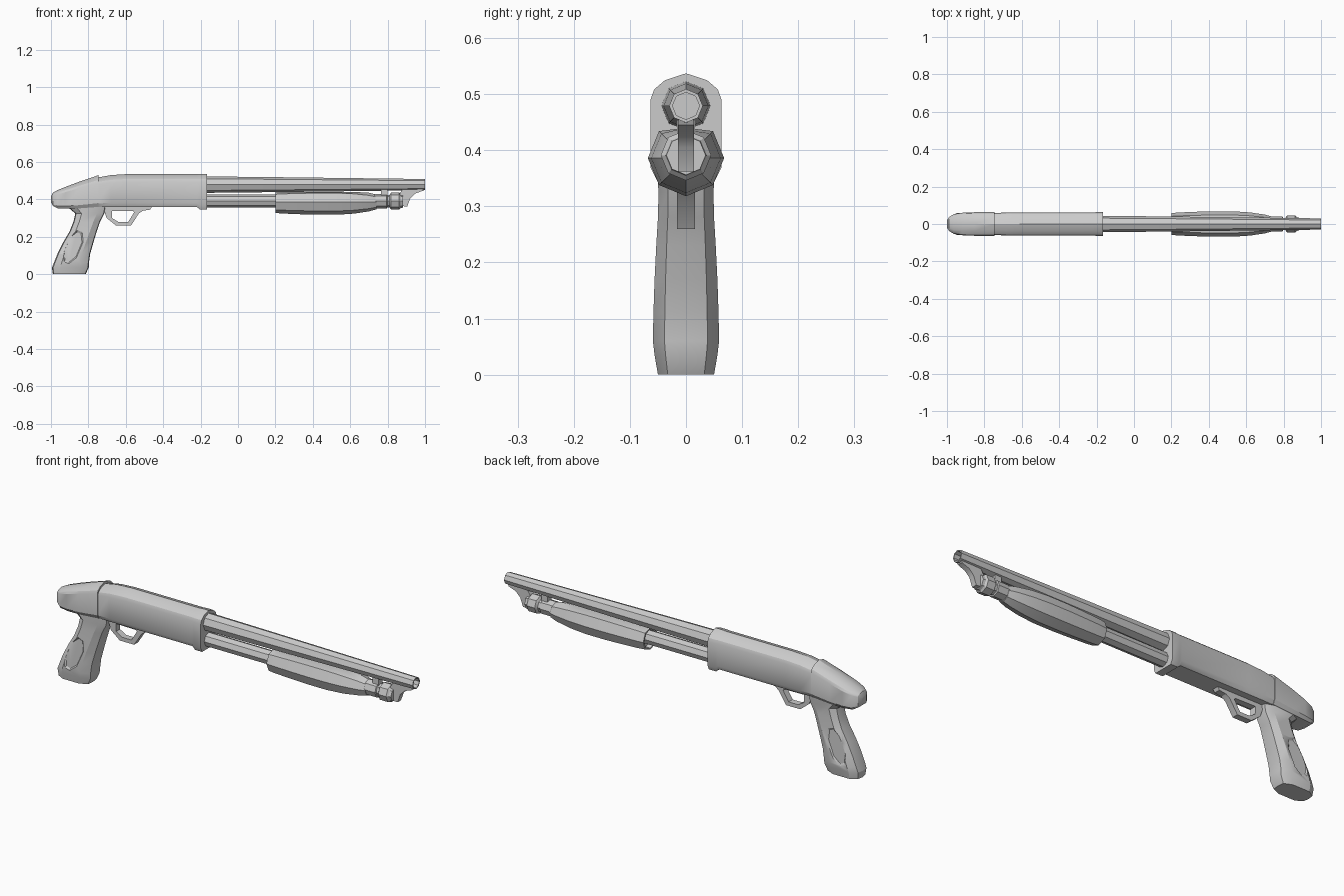
import bpy, bmesh, math

if "Cube" in bpy.data.objects:
    bpy.data.objects.remove(bpy.data.objects["Cube"])

mat = bpy.data.materials.new("plain_grey")
mat.diffuse_color = (0.6, 0.6, 0.6, 1)
mat.use_nodes = True
mat.node_tree.nodes["Principled BSDF"].inputs["Base Color"].default_value = mat.diffuse_color


def finish(name, bm):
    bmesh.ops.remove_doubles(bm, verts=bm.verts, dist=1e-5)
    bmesh.ops.recalc_face_normals(bm, faces=bm.faces)
    me = bpy.data.meshes.new(name)
    bm.to_mesh(me)
    bm.free()
    for p in me.polygons:
        p.use_smooth = True
    me.set_sharp_from_angle(angle=math.radians(28))
    me.materials.append(mat)
    ob = bpy.data.objects.new(name, me)
    bpy.context.collection.objects.link(ob)
    return ob


def loft(name, rings):
    """Skin a list of equal-length point rings and cap both ends."""
    bm = bmesh.new()
    vs = [[bm.verts.new(p) for p in r] for r in rings]
    n = len(vs[0])
    for a, b in zip(vs, vs[1:]):
        for i in range(n):
            j = (i + 1) % n
            bm.faces.new((a[i], a[j], b[j], b[i]))
    bm.faces.new(vs[0])
    bm.faces.new(vs[-1])
    return finish(name, bm)


def lathe_x(name, profile, zc, n=8, ztop=9):
    """Turn (x, radius) pairs about a level axis, optionally flattened on top."""
    def ring(x, r):
        return [(x, r * math.cos(2 * math.pi * i / n),
                 min(zc + r * math.sin(2 * math.pi * i / n), ztop)) for i in range(n)]
    return loft(name, [ring(*p) for p in profile])


def plate(name, pts, hw):
    """Extrude an x-z outline across the middle plane."""
    return loft(name, [[(x, y, z) for x, z in pts] for y in (-hw, hw)])


def body_ring(x, zb, zt, hw, lean=0):
    """Round-topped, flat-bottomed body section."""
    half = [(0, 1), (0.6, 0.935), (0.9, 0.85), (1, 0.76), (1, 0.12), (0.82, 0)]
    pts = half + [(-y, z) for y, z in half[:0:-1]]
    return [(x + lean * z, y * hw, zb + (zt - zb) * z) for y, z in pts]


# Receiver with front collar
loft("receiver", [body_ring(*r) for r in (
    (-0.75, 0.36, 0.517, 0.059), (-0.68, 0.36, 0.53, 0.061), (-0.6, 0.36, 0.535, 0.061),
    (-0.22, 0.36, 0.535, 0.061), (-0.205, 0.346, 0.537, 0.063), (-0.165, 0.346, 0.537, 0.063))])

# Rounded rear housing
loft("rear_housing", [body_ring(*r) for r in (
    (-1.0, 0.385, 0.415, 0.018), (-0.99, 0.366, 0.436, 0.036), (-0.965, 0.352, 0.45, 0.052),
    (-0.92, 0.35, 0.468, 0.06), (-0.85, 0.352, 0.494, 0.063), (-0.745, 0.36, 0.53, 0.063))])


# Pistol grip
def grip_ring(z, xb, xf, hw):
    L = xf - xb
    half = [(xf, 0), (xf - 0.02 * L, 0.65 * hw), (xf - 0.25 * L, hw),
            (xb + 0.22 * L, hw), (xb + 0.03 * L, 0.6 * hw), (xb, 0)]
    return [(x, y, z) for x, y in half + [(x, -y) for x, y in half[-2:0:-1]]]


grip = loft("pistol_grip", [grip_ring(*r) for r in (
    (0.0, -0.99, -0.815, 0.05), (0.035, -0.995, -0.798, 0.056), (0.06, -0.985, -0.797, 0.059),
    (0.11, -0.965, -0.79, 0.058), (0.17, -0.935, -0.773, 0.056), (0.23, -0.9, -0.755, 0.053),
    (0.28, -0.88, -0.738, 0.05), (0.325, -0.87, -0.715, 0.049), (0.375, -0.93, -0.705, 0.052))])


# Shallow oval recess on both grip sides
def oval_ring(scale, side, depth):
    pts = []
    c, s = math.cos(math.radians(67)), math.sin(math.radians(67))
    for u, v in ((1, 0.35), (0.5, 1), (-0.5, 1), (-1, 0.35),
                 (-1, -0.35), (-0.5, -1), (0.5, -1), (1, -0.35)):
        a, b = u * 0.095 * scale, v * 0.04 * scale
        z = 0.145 + a * s - b * c
        pts.append((-0.882 + a * c + b * s, side * (0.0628 - 0.041 * z + depth), z))
    return pts


for side in (-1, 1):
    cutter = loft("grip_recess_cutter", [oval_ring(1.1, side, 0.02), oval_ring(1, side, 0.001),
                                         oval_ring(0.86, side, -0.007)])
    cutter.hide_render = True
    cutter.hide_set(True)
    mod = grip.modifiers.new("recess", 'BOOLEAN')
    mod.operation = 'DIFFERENCE'
    mod.object = cutter

# Trigger guard bow and its base
outer = [(-0.722, 0.36), (-0.702, 0.3), (-0.652, 0.26), (-0.572, 0.26), (-0.53, 0.325), (-0.5, 0.345)]
inner = [(-0.675, 0.36), (-0.673, 0.3), (-0.64, 0.28), (-0.587, 0.28), (-0.556, 0.33), (-0.565, 0.345)]
loft("trigger_guard", [[(i[0], -0.016, i[1]), (i[0], 0.016, i[1]), (o[0], 0.016, o[1]), (o[0], -0.016, o[1])]
                       for o, i in zip(outer, inner)])
plate("trigger_guard_base", [(-0.73, 0.37), (-0.72, 0.34), (-0.53, 0.337), (-0.47, 0.345), (-0.455, 0.37)], 0.016)

# Tapered barrel with open muzzle
lathe_x("barrel", [(-0.18, 0.044), (0.2, 0.04), (1.0, 0.03), (1.0, 0.024), (0.94, 0.024)], 0.479)

# Lower tube and its end cap
lathe_x("lower_tube", [(-0.18, 0.035), (0.76, 0.035)], 0.391)
lathe_x("tube_end_cap", [(0.73, 0.036), (0.735, 0.039), (0.795, 0.039), (0.798, 0.033), (0.81, 0.033),
                         (0.818, 0.045), (0.862, 0.045), (0.87, 0.037), (0.882, 0.035)], 0.391)

# Sliding fore-end with hollow rear lip
lathe_x("fore_end", [(0.225, 0.03), (0.225, 0.049), (0.2, 0.05), (0.2, 0.058), (0.23, 0.061), (0.32, 0.065),
                     (0.42, 0.068), (0.53, 0.068), (0.62, 0.062), (0.7, 0.05), (0.74, 0.039)],
        0.386, ztop=0.44)

# Link between barrel and tube, and front hook
plate("barrel_link", [(0.765, 0.41), (0.765, 0.46), (0.8, 0.46), (0.8, 0.41)], 0.016)
plate("front_hook", [(0.865, 0.365), (0.865, 0.432), (0.88, 0.455), (0.99, 0.455), (0.985, 0.445),
                     (0.945, 0.43), (0.92, 0.405), (0.905, 0.362)], 0.014)
